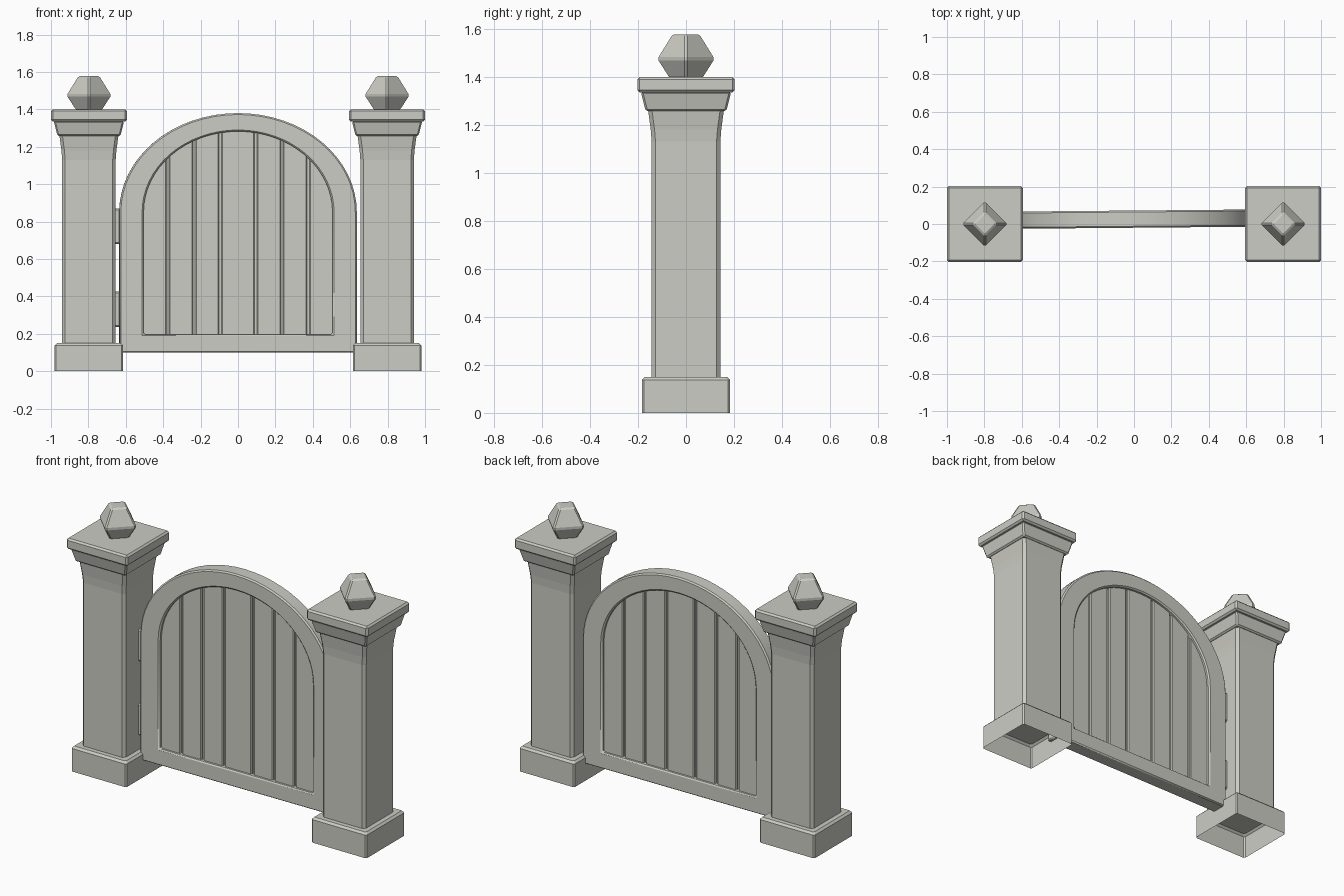
import bpy, bmesh, math

cube = bpy.data.objects.get("Cube")
if cube:
    bpy.data.objects.remove(cube)

stone = bpy.data.materials.new("warm_grey")
stone.use_nodes = True
GREY = (0.6, 0.605, 0.55, 1)
stone.diffuse_color = GREY
stone.node_tree.nodes["Principled BSDF"].inputs["Base Color"].default_value = GREY

POST_X = 0.797
GATE_Y = 0.026


def finish(name, bm, bevel=0.0, smooth=False):
    """Turn a bmesh into a named, bevelled object."""
    bmesh.ops.recalc_face_normals(bm, faces=bm.faces)
    mesh = bpy.data.meshes.new(name)
    bm.to_mesh(mesh)
    bm.free()
    mesh.materials.append(stone)
    ob = bpy.data.objects.new(name, mesh)
    bpy.context.collection.objects.link(ob)
    if smooth:
        bpy.ops.object.select_all(action="DESELECT")
        bpy.context.view_layer.objects.active = ob
        ob.select_set(True)
        bpy.ops.object.shade_smooth_by_angle(angle=math.radians(25))
    if bevel:
        mod = ob.modifiers.new("Bevel", "BEVEL")
        mod.width = bevel
        mod.segments = 1
        mod.limit_method = "ANGLE"
        mod.angle_limit = math.radians(25)
    return ob


def square_stack(name, x, levels, bevel=0.0, chamfer=0.0, diamond=False, open_base=False):
    """Loft square rings given as (half width, z), with optional cut corners."""
    bm = bmesh.new()
    rings = []
    for h, z in levels:
        if diamond:
            pts = [(h, 0), (0, h), (-h, 0), (0, -h)]
        elif chamfer:
            c = h - chamfer
            pts = [(h, -c), (h, c), (c, h), (-c, h), (-h, c), (-h, -c), (-c, -h), (c, -h)]
        else:
            pts = [(h, -h), (h, h), (-h, h), (-h, -h)]
        rings.append([bm.verts.new((x + px, py, z)) for px, py in pts])
    n = len(rings[0])
    for lo, hi in zip(rings, rings[1:]):
        for i in range(n):
            j = (i + 1) % n
            bm.faces.new((lo[i], lo[j], hi[j], hi[i]))
    bm.faces.new(rings[-1])
    if not open_base:
        bm.faces.new(rings[0][::-1])
    return finish(name, bm, bevel)


def arch(a, rise, bottom, spring=0.85, steps=32):
    """Outline of an arched panel in x and z."""
    pts = [(-a, bottom)]
    for i in range(steps + 1):
        t = math.pi * (1 - i / steps)
        pts.append((a * math.cos(t), spring + rise * math.sin(t)))
    return pts + [(a, bottom)]


def slab(name, outline, half, bevel=0.0):
    """Extrude an x-z outline to a slab about y = 0."""
    bm = bmesh.new()
    face = bm.faces.new([bm.verts.new((px, -half, pz)) for px, pz in outline])
    ext = bmesh.ops.extrude_face_region(bm, geom=[face])["geom"]
    bmesh.ops.translate(bm, vec=(0, 2 * half, 0),
                        verts=[v for v in ext if isinstance(v, bmesh.types.BMVert)])
    return finish(name, bm, bevel)


# Two matching stone posts
for side, x in (("right", -POST_X), ("left", POST_X)):
    square_stack(f"{side}_post_base", x,
                 [(0.183, 0), (0.183, 0.138), (0.171, 0.15)], chamfer=0.008, open_base=True)
    square_stack(f"{side}_post_shaft", x,
                 [(0.143, 0.149), (0.143, 1.13), (0.147, 1.18), (0.158, 1.262)], chamfer=0.016)
    square_stack(f"{side}_post_collar", x, [(0.168, 1.257), (0.188, 1.338)], bevel=0.008)
    square_stack(f"{side}_post_cap", x, [(0.203, 1.335), (0.203, 1.4)], bevel=0.01)
    square_stack(f"{side}_post_finial", x,
                 [(0.074, 1.395), (0.125, 1.475), (0.062, 1.577)], bevel=0.008, diamond=True)

gate = []

# Arched gate frame: two outlines joined into a ring
bm = bmesh.new()
loops = {}
for key, outline in (("out", arch(0.635, 0.53, 0.1)), ("in", arch(0.505, 0.432, 0.197))):
    for y in (-0.046, 0.046):
        loops[key, y > 0] = [bm.verts.new((px, y, pz)) for px, pz in outline]
order = [loops["out", False], loops["in", False], loops["in", True], loops["out", True]]
count = len(order[0])
for k in range(4):
    a, b = order[k], order[(k + 1) % 4]
    for i in range(count):
        j = (i + 1) % count
        bm.faces.new((a[i], a[j], b[j], b[i]))
gate.append(finish("gate_frame", bm, 0.008, smooth=True))

# Thin core that closes the grooves
gate.append(slab("gate_core", arch(0.55, 0.47, 0.16), 0.012))

# Upright planks with arched tops tucked into the frame
edges = [-0.54, -0.375, -0.235, -0.095, 0.095, 0.235, 0.375, 0.54]
for n, (x0, x1) in enumerate(zip(edges, edges[1:]), 1):
    x0, x1 = x0 + 0.006, x1 - 0.006
    top = []
    for i in range(7):
        px = x1 + (x0 - x1) * i / 6
        top.append((px, 0.85 + 0.475 * math.sqrt(1 - (px / 0.56) ** 2)))
    gate.append(slab(f"gate_plank_{n}", [(x0, 0.15), (x1, 0.15)] + top, 0.026, 0.006))

# Hinges between gate and post
for name, z0, z1 in (("lower_hinge", 0.235, 0.425), ("upper_hinge", 0.68, 0.87)):
    box = [(-0.67, z0), (-0.628, z0), (-0.628, z1), (-0.67, z1)]
    gate.append(slab(name, box, 0.03, 0.008))

# The gate stands very slightly ajar
for ob in gate:
    ob.location.y = GATE_Y
    ob.rotation_euler.z = math.radians(0.5)
